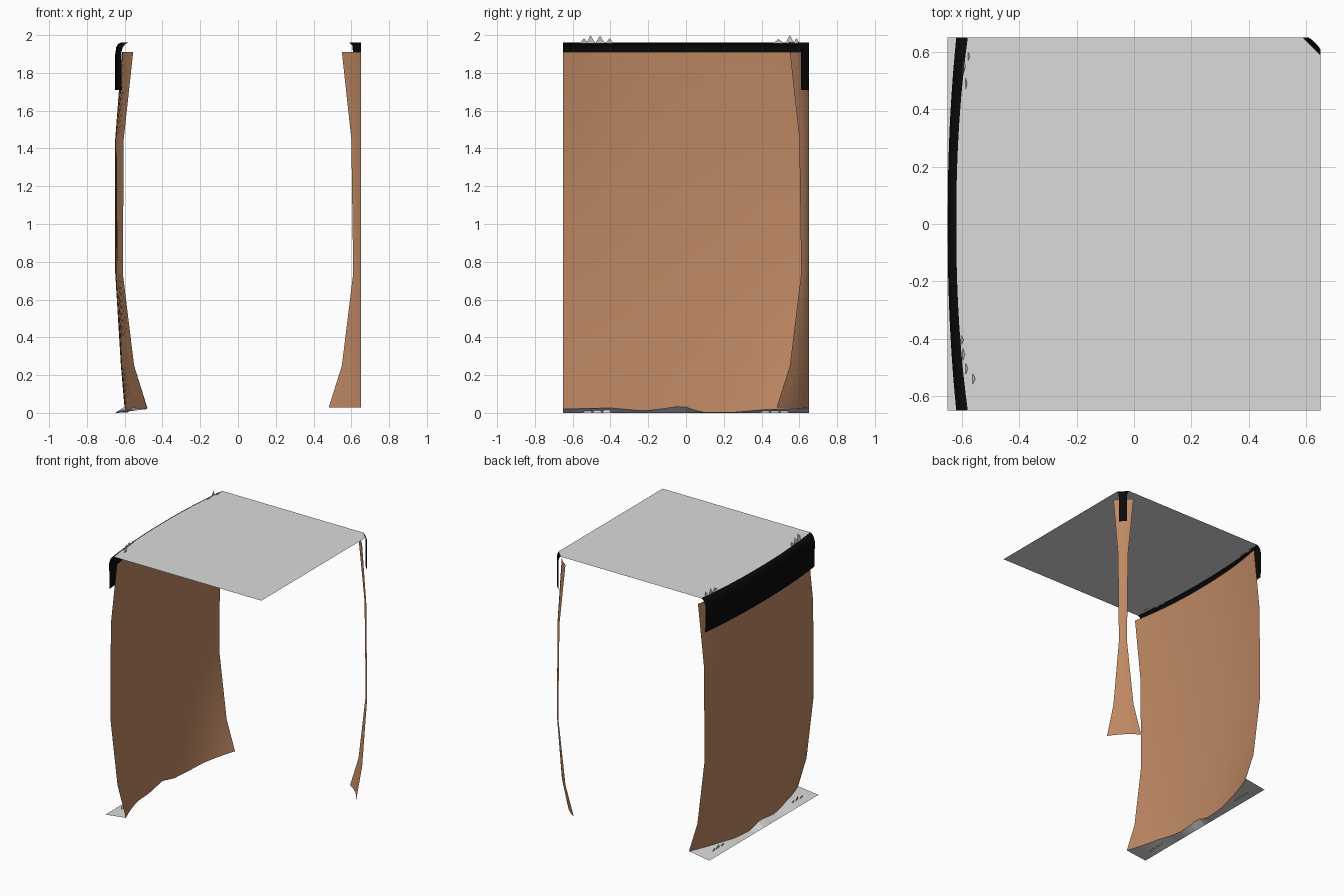
import bpy, bmesh, math

if "Cube" in bpy.data.objects:
    bpy.data.objects.remove(bpy.data.objects["Cube"])

H = 0.65  # half width of the tile


def material(name, rgb):
    m = bpy.data.materials.new(name)
    m.diffuse_color = (*rgb, 1)
    m.use_nodes = True
    m.node_tree.nodes["Principled BSDF"].inputs["Base Color"].default_value = m.diffuse_color
    return m


GREY = material("pale grey", (0.71, 0.71, 0.71))
BROWN = material("earth brown", (0.515, 0.246, 0.125))
BLACK = material("black", (0.003, 0.003, 0.003))


def make(name, verts, faces, mat, smooth=True):
    me = bpy.data.meshes.new(name)
    me.from_pydata(verts, [], faces)
    me.materials.append(mat)
    me.update()
    for p in me.polygons:
        p.use_smooth = smooth
    ob = bpy.data.objects.new(name, me)
    bpy.context.collection.objects.link(ob)
    return ob


def loft(name, rows, mat, smooth=True):
    """Sheet through equally long rows of points."""
    n = len(rows[0])
    verts = [p for r in rows for p in r]
    faces = [(j * n + i, j * n + i + 1, (j + 1) * n + i + 1, (j + 1) * n + i)
             for j in range(len(rows) - 1) for i in range(n - 1)]
    return make(name, verts, faces, mat, smooth)


def interp(pts, v):
    for (a, fa), (b, fb) in zip(pts, pts[1:]):
        if v <= b:
            return fa + (fb - fa) * (v - a) / (b - a)
    return pts[-1][1]


def bow(centre, end, y):
    return centre + (end - centre) * abs(y / H) ** 2.2


ys = [H - 2 * H * i / 26 for i in range(27)]  # from back to front: faces look to -x

# uneven foot line of the cliff
foot_pts = [(-.65, .02), (-.4, .026), (-.22, .01), (-.1, .025), (-.02, .038),
            (.08, .002), (.25, .002), (.4, .016), (.65, .026)]


def foot(y):
    return interp(foot_pts, y)


# cliff wall: (height, x in the middle, x at both ends)
wall = [(None, -.60, -.48), (.25, -.62, -.55), (.74, -.65, -.61),
        (1.45, -.65, -.605), (1.91, -.615, -.555)]
loft("cliff_wall",
     [[(bow(c, e, y), y, foot(y) if z is None else z) for y in ys] for z, c, e in wall],
     BROWN)

# black lip hanging over the wall, rounded into the top
lip = [(1.71, -.65, -.615), (1.90, -.65, -.62), (1.935, -.645, -.61),
       (1.953, -.635, -.597), (1.96, -.62, -.58)]
loft("lip_band", [[(bow(c, e, y), y, z) for y in ys] for z, c, e in lip], BLACK)

# ground strip outside the foot of the wall
loft("ground_strip",
     [[(-H, y, 0) for y in ys], [(bow(-.60, -.48, y), y, foot(y)) for y in ys]][::-1],
     GREY, False)


# corner piece in the back right: diagonal sheets, (height, cut size)
def corner(name, rows, mat, bulge):
    out = []
    for z, d in rows:
        row = []
        for i in range(5):
            t = i / 4
            b = bulge * d * math.sin(math.pi * t)
            row.append((H - d * (1 - t) + b, H - d * t + b, z))
        out.append(row[::-1])
    loft(name, out, mat)


corner("corner_cliff", [(.028, .17), (.25, .10), (.74, .04), (1.45, .05), (1.91, .10)],
       BROWN, .06)
corner("corner_lip", [(1.71, .04), (1.90, .04), (1.945, .045), (1.96, .06)], BLACK, 0)

# flat top
top = [(bow(-.62, -.58, y), y, 1.96) for y in ys]
top += [(H, -H, 1.96), (H, H - .06, 1.96), (H - .06, H, 1.96)]
make("top_sheet", top, [tuple(range(len(top)))], GREY, False)


# grass blades: upright triangles along a line, (x, y, half width, height)
def blades(name, items, lean):
    verts, faces = [], []
    for x, y, z, w, h in items:
        n = len(verts)
        verts += [(x, y - w, z), (x, y + w, z), (x + lean, y, z + h)]
        faces.append((n, n + 1, n + 2))
    make(name, verts, faces, GREY, False)


blades("top_grass_front", [(-.565, -.54, 1.955, .022, .03), (-.59, -.505, 1.955, .025, .045),
                           (-.6, -.455, 1.955, .027, .042), (-.605, -.405, 1.955, .02, .03)], .012)
blades("top_grass_back", [(-.59, .49, 1.955, .03, .025), (-.595, .55, 1.955, .025, .045),
                          (-.58, .585, 1.955, .018, .03)], .008)
blades("foot_grass", [(-.59, s * y, 0, .025, h) for s in (1, -1)
                      for y, h in ((.42, .035), (.47, .05), (.52, .035))], -.015)
